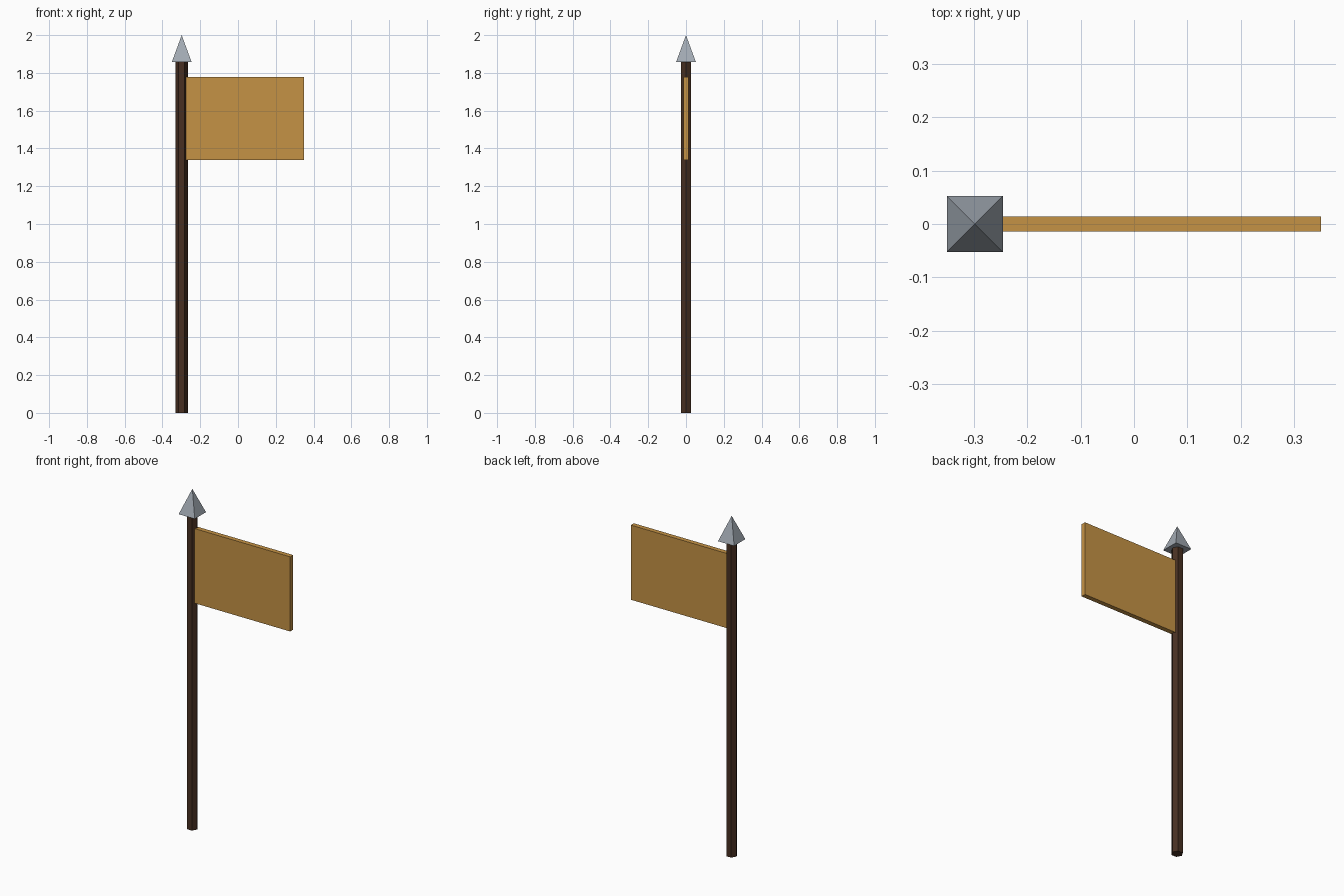
import bpy, math

if "Cube" in bpy.data.objects:
    bpy.data.objects.remove(bpy.data.objects["Cube"])

POLE_X = -0.298


def finish(obj, name, color):
    obj.name = name
    mat = bpy.data.materials.new(name + "_color")
    mat.diffuse_color = (*color, 1)
    mat.use_nodes = True
    mat.node_tree.nodes["Principled BSDF"].inputs["Base Color"].default_value = mat.diffuse_color
    obj.data.materials.append(mat)


def cone(name, sides, r1, r2, z0, z1, turn, color):
    bpy.ops.mesh.primitive_cone_add(vertices=sides, radius1=r1, radius2=r2, depth=z1 - z0,
                                    location=(POLE_X, 0, (z0 + z1) / 2),
                                    rotation=(0, 0, turn))
    finish(bpy.context.object, name, color)


# Six-sided wooden pole, corners pointing along x
cone("pole", 6, 0.032, 0.032, 0, 1.86, math.pi / 6, (0.065, 0.03, 0.016))

# Four-sided metal spear tip
cone("spear_tip", 4, 0.0525 * math.sqrt(2), 0, 1.857, 2.0, math.pi / 4, (0.36, 0.40, 0.45))

# Stiff rectangular banner, its inner edge sunk into the pole
x0, x1, z0, z1 = -0.28, 0.35, 1.338, 1.778
bpy.ops.mesh.primitive_cube_add(size=1, location=((x0 + x1) / 2, 0, (z0 + z1) / 2))
banner = bpy.context.object
banner.scale = (x1 - x0, 0.028, z1 - z0)
finish(banner, "banner", (0.56, 0.29, 0.06))
